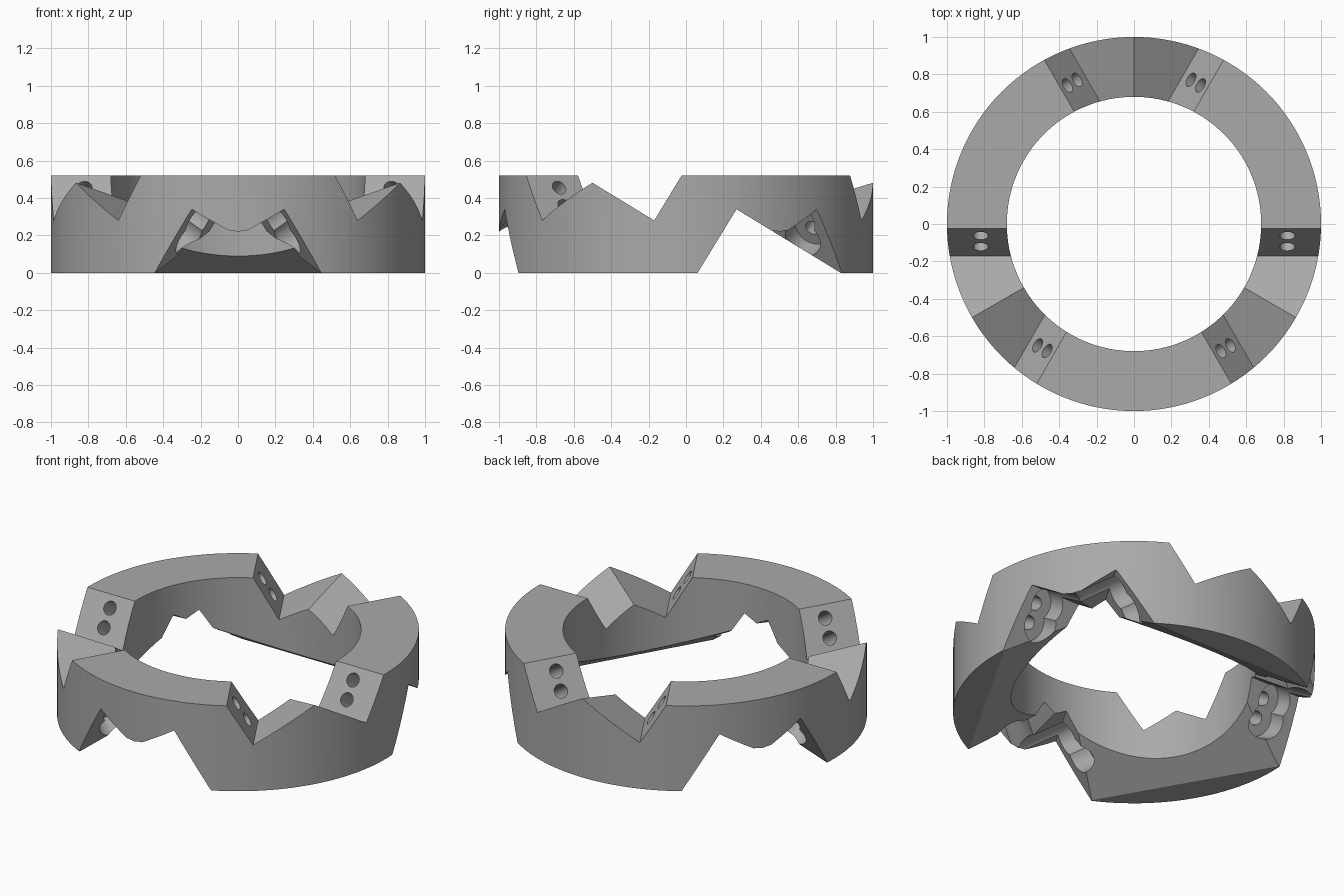
import bpy
from math import radians, atan2, cos, sin, pi
from mathutils import Matrix, Vector

cube = bpy.data.objects.get("Cube")
if cube:
    bpy.data.objects.remove(cube, do_unlink=True)

OUTER, INNER, HEIGHT = 1.0, 0.68, 0.52
SLOPE = radians(31.4)
# in the (y, z) plane: direction up the steep faces, and out of them along the gentle faces
STEEP = Vector((0, sin(SLOPE), cos(SLOPE)))
GENTLE = Vector((0, -cos(SLOPE), sin(SLOPE)))
TOP_VALLEY = Vector((0, -0.17, 0.28))
BASE_VALLEY = Vector((0, 0.27, 0.34))

grey = bpy.data.materials.new("plain grey")
grey.use_nodes = True
grey.diffuse_color = (0.4, 0.4, 0.4, 1)
grey.node_tree.nodes["Principled BSDF"].inputs["Base Color"].default_value = (0.4, 0.4, 0.4, 1)


def make_object(name, verts, faces):
    mesh = bpy.data.meshes.new(name)
    mesh.from_pydata(verts, [], faces)
    mesh.materials.append(grey)
    obj = bpy.data.objects.new(name, mesh)
    bpy.context.collection.objects.link(obj)
    return obj


def prism(name, profile, offset):
    """Solid made by extruding a closed outline along an offset."""
    n = len(profile)
    verts = list(profile) + [p + offset for p in profile]
    faces = [tuple(range(n))[::-1], tuple(range(n, 2 * n))]
    faces += [(i, (i + 1) % n, (i + 1) % n + n, i + n) for i in range(n)]
    # outlines may run either way round, so turn the faces outwards
    normal = sum((a.cross(b) for a, b in zip(profile, profile[1:] + profile[:1])), Vector())
    if normal.dot(offset) < 0:
        faces = [f[::-1] for f in faces]
    return make_object(name, verts, faces)


def rod(name, start, end, radius, sides=40):
    axis = end - start
    u, v = Vector((1, 0, 0)), axis.normalized().cross(Vector((1, 0, 0)))
    ring = [start + radius * (u * cos(2 * pi * i / sides) + v * sin(2 * pi * i / sides))
            for i in range(sides)]
    return prism(name, ring, axis)


def ring_body(sides=128):
    verts, faces = [], []
    for i in range(sides):
        a = 2 * pi * i / sides
        for r, z in ((OUTER, 0), (OUTER, HEIGHT), (INNER, HEIGHT), (INNER, 0)):
            verts.append((r * cos(a), r * sin(a), z))
    for i in range(sides):
        a, b = 4 * i, 4 * ((i + 1) % sides)
        faces += [(a + k, b + k, b + (k + 1) % 4, a + (k + 1) % 4) for k in range(4)]
    return make_object("notched_ring", verts, faces)


def cutters():
    """Notches, screw holes and counterbores for one chord along x."""
    across = Vector((2.6, 0, 0))
    left = Vector((-1.3, 0, 0))
    # wide V notches, one from above and one from below
    yield prism("top_notch", [left + TOP_VALLEY, left + TOP_VALLEY + 0.4 * STEEP,
                              left + TOP_VALLEY + 0.6 * GENTLE], across)
    yield prism("base_notch", [left + BASE_VALLEY, left + BASE_VALLEY - 0.5 * STEEP,
                               left + BASE_VALLEY - 0.8 * GENTLE], across)
    # pairs of holes through the steep faces, widened on the lower side
    for x in (-0.82, 0.82):
        for drop in (0.075, 0.189):
            mouth = BASE_VALLEY - drop * STEEP + Vector((x, 0, 0))
            yield rod("screw_hole", mouth - 0.05 * GENTLE, mouth + 0.5 * GENTLE, 0.04, 32)
            yield rod("counterbore", mouth + 0.12 * GENTLE, mouth - 0.6 * GENTLE, 0.103)


body = ring_body()
bpy.context.view_layer.objects.active = body
body.select_set(True)

# repeat the cuts three times around the ring
for turn in range(3):
    for cutter in cutters():
        cutter.data.transform(Matrix.Rotation(radians(120 * turn), 4, "Z"))
        cutter.hide_render = True
        mod = body.modifiers.new("cut", "BOOLEAN")
        mod.operation = "DIFFERENCE"
        mod.solver = "EXACT"
        mod.object = cutter
        bpy.ops.object.modifier_apply(modifier=mod.name)
        bpy.data.objects.remove(cutter, do_unlink=True)

bpy.ops.object.shade_smooth_by_angle(angle=radians(25))
